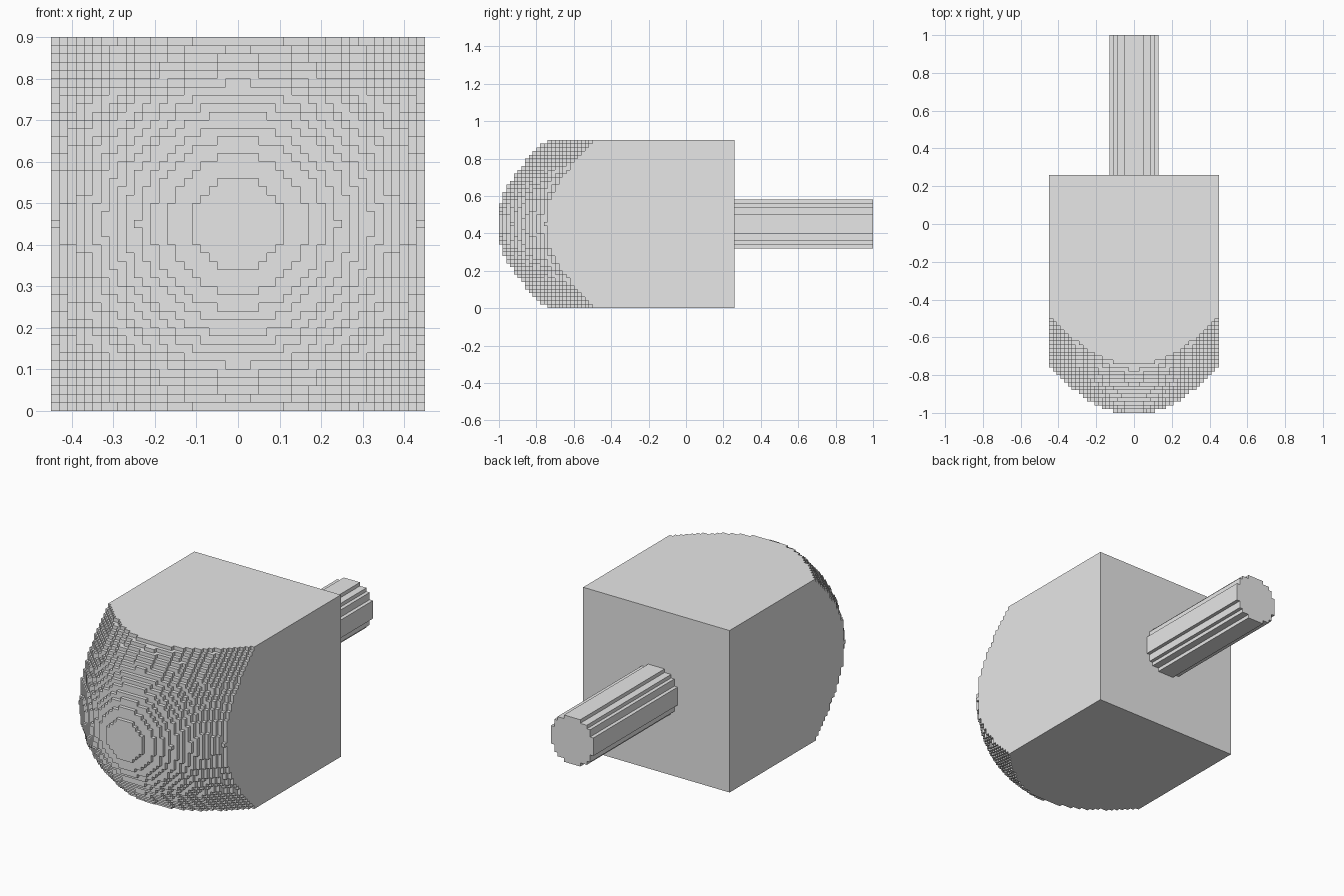
import bpy
import bmesh

cube = bpy.data.objects.get("Cube")
if cube:
    bpy.data.objects.remove(cube, do_unlink=True)

STEP = 0.02
HALF = STEP / 2
MID_Z = 0.45
BODY_FRONT, BODY_BACK, SHAFT_BACK = -0.48, 0.26, 1.0

grey = bpy.data.materials.new("plain grey")
grey.use_nodes = True
grey.diffuse_color = (0.8, 0.8, 0.8, 1)
grey.node_tree.nodes["Principled BSDF"].inputs["Base Color"].default_value = (0.8, 0.8, 0.8, 1)


def finish(bm, name):
    bmesh.ops.remove_doubles(bm, verts=bm.verts, dist=0.0001)
    bmesh.ops.recalc_face_normals(bm, faces=bm.faces)
    mesh = bpy.data.meshes.new(name)
    bm.to_mesh(mesh)
    bm.free()
    mesh.materials.append(grey)
    obj = bpy.data.objects.new(name, mesh)
    bpy.context.collection.objects.link(obj)
    return obj


def prism(name, outline, y0, y1):
    """Extrude an x-z outline along y."""
    bm = bmesh.new()
    face = bm.faces.new([bm.verts.new((x, y0, z + MID_Z)) for x, z in outline])
    new = bmesh.ops.extrude_face_region(bm, geom=[face], use_keep_orig=True)["geom"]
    verts = [v for v in new if isinstance(v, bmesh.types.BMVert)]
    bmesh.ops.translate(bm, verts=verts, vec=(0, y1 - y0, 0))
    return finish(bm, name)


# Square body
prism("body", [(-MID_Z, -MID_Z), (MID_Z, -MID_Z), (MID_Z, MID_Z), (-MID_Z, MID_Z)],
      BODY_FRONT, BODY_BACK)

# Stepped round shaft: one quarter of the outline, turned four times
outline = []
quarter = [(0.13, -0.05), (0.13, 0.05), (0.11, 0.05), (0.11, 0.09), (0.09, 0.09), (0.09, 0.11), (0.05, 0.11)]
for turn in range(4):
    outline += quarter
    quarter = [(-z, x) for x, z in quarter]
prism("shaft", outline, BODY_BACK, SHAFT_BACK)


# Stepped dome: a paraboloid rounded to whole steps, one column per cell
def front_y(i, j):
    if max(abs(i), abs(j)) > 22:
        return BODY_FRONT
    r2 = (i * STEP) ** 2 + 1.01 * (j * STEP) ** 2
    layer = 0
    while r2 > 0.0126 + 0.0151 * layer:
        layer += 1
    return min(-1 + layer * STEP, BODY_FRONT)


bm = bmesh.new()


def quad(points):
    bm.faces.new([bm.verts.new(p) for p in points])


for i in range(-22, 23):
    for j in range(-22, 23):
        x, z, y = i * STEP, j * STEP + MID_Z, front_y(i, j)
        quad([(x + a * HALF, y, z + b * HALF) for a, b in ((-1, -1), (1, -1), (1, 1), (-1, 1))])
        # Side walls down to any lower neighbour
        for a, b in ((1, 0), (0, 1), (-1, 0), (0, -1)):
            low = front_y(i + a, j + b)
            if low > y + HALF:
                ends = [(x + (a - b) * HALF, z + (b + a) * HALF),
                        (x + (a + b) * HALF, z + (b - a) * HALF)]
                (x0, z0), (x1, z1) = ends
                quad([(x0, y, z0), (x1, y, z1), (x1, low, z1), (x0, low, z0)])
finish(bm, "stepped_dome")
